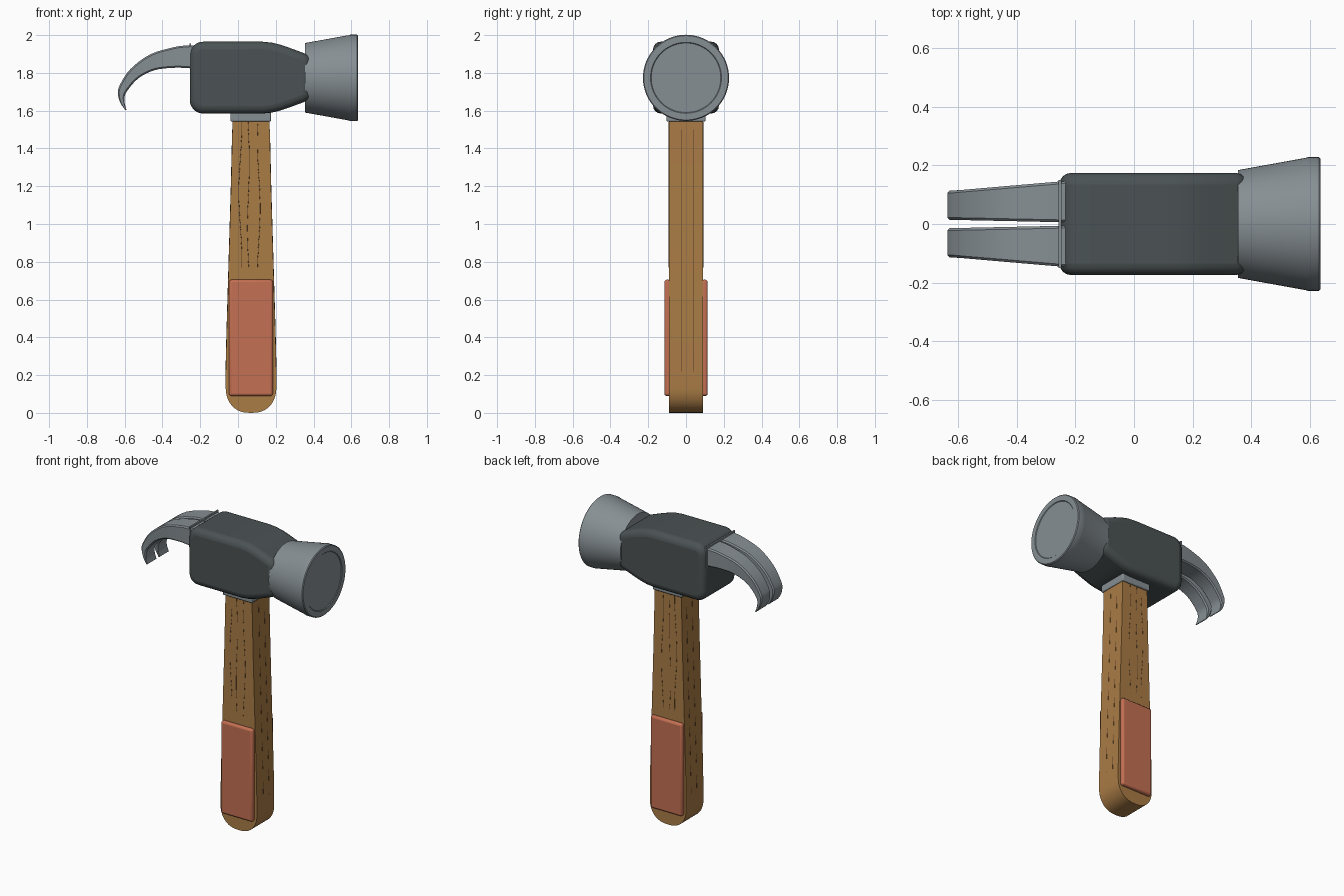
import bpy, bmesh, math
from mathutils import Vector

if "Cube" in bpy.data.objects:
    bpy.data.objects.remove(bpy.data.objects["Cube"])

CX, CZ = 0.069, 1.774          # handle axis x, striking face axis z


def material(name, col):
    m = bpy.data.materials.new(name)
    m.diffuse_color = (*col, 1)
    m.use_nodes = True
    m.node_tree.nodes["Principled BSDF"].inputs["Base Color"].default_value = m.diffuse_color
    return m


WOOD = material("wood", (0.40, 0.20, 0.06))
GRAIN = material("grain", (0.10, 0.05, 0.02))
PAD = material("pad", (0.55, 0.16, 0.085))
DARK = material("dark_steel", (0.07, 0.085, 0.088))
STEEL = material("steel", (0.24, 0.275, 0.295))


def finish(name, bm, mat, bevel=0, segs=3, limit=50, mirror=False, smooth=35):
    bmesh.ops.recalc_face_normals(bm, faces=bm.faces)
    me = bpy.data.meshes.new(name)
    bm.to_mesh(me)
    bm.free()
    ob = bpy.data.objects.new(name, me)
    bpy.context.collection.objects.link(ob)
    me.materials.append(mat)
    if bevel:
        b = ob.modifiers.new("Bevel", 'BEVEL')
        b.width, b.segments, b.angle_limit = bevel, segs, math.radians(limit)
        b.limit_method = 'ANGLE'
        b.use_clamp_overlap = False
    if mirror:
        ob.modifiers.new("Mirror", 'MIRROR').use_axis = (False, True, False)
    bpy.ops.object.select_all(action='DESELECT')
    ob.select_set(True)
    bpy.context.view_layer.objects.active = ob
    bpy.ops.object.shade_smooth_by_angle(angle=math.radians(smooth))
    return ob


def loft(rings, close=False):
    """Skin matching rings of points, with capped ends."""
    bm = bmesh.new()
    vs = [[bm.verts.new(p) for p in r] for r in rings]
    n = len(vs[0])
    for a, b in zip(vs, vs[1:]):
        for i in range(n):
            bm.faces.new((a[i], a[(i + 1) % n], b[(i + 1) % n], b[i]))
    bm.faces.new(vs[0])
    bm.faces.new(vs[-1])
    return bm


def prism(profile, y0, y1):
    return loft([[(x, y, z) for x, z in profile] for y in (y0, y1)])


def box(x0, x1, y0, y1, z0, z1):
    return prism([(x0, z0), (x1, z0), (x1, z1), (x0, z1)], y0, y1)


def arc(cx, cz, r, a0, a1, n=6):
    return [(cx + r * math.cos(math.radians(a0 + (a1 - a0) * i / n)),
             cz + r * math.sin(math.radians(a0 + (a1 - a0) * i / n))) for i in range(n + 1)]


def spline(pts, sub=4):
    """Catmull-Rom refinement of a point list."""
    p = [Vector(q) for q in pts]
    p = [2 * p[0] - p[1]] + p + [2 * p[-1] - p[-2]]
    out = []
    for a, b, c, d in zip(p, p[1:], p[2:], p[3:]):
        for k in range(sub):
            t = k / sub
            out.append(0.5 * (2 * b + (c - a) * t + (2 * a - 5 * b + 4 * c - d) * t * t
                              + (3 * b - a - 3 * c + d) * t ** 3))
    return out + [p[-2]]


# Handle: tapered slab with a rounded butt, (half width, z)
half = [(0.097, 1.62), (0.099, 1.5), (0.106, 1.2), (0.118, 0.8), (0.130, 0.4), (0.134, 0.22)]
half += [(0.134 * math.cos(t * math.pi / 20) ** 0.8, 0.13 - 0.13 * math.sin(t * math.pi / 20))
         for t in range(0, 10)]
outline = [(CX - w, z) for w, z in half] + [(CX, 0.0)] + [(CX + w, z) for w, z in reversed(half)]
finish("handle", prism(outline, -0.091, 0.091), WOOD)

# Grip pads on front and back
finish("grip_pads", box(-0.048, 0.185, -0.115, -0.08, 0.09, 0.705), PAD, bevel=0.013, mirror=True)


# Wood grain lines, sunk nearly flush in all four handle faces
def half_width(z):
    for (w0, z0), (w1, z1) in zip(half, half[1:]):
        if z1 <= z <= z0:
            return w0 + (w1 - w0) * (z0 - z) / (z0 - z1)


cu = bpy.data.curves.new("wood_grain", 'CURVE')
cu.dimensions, cu.bevel_depth, cu.bevel_resolution = '3D', 0.0016, 0
cu.materials.append(GRAIN)


def grain(pts):
    s = cu.splines.new('POLY')
    s.points.add(len(pts) - 1)
    for p, q in zip(s.points, pts):
        p.co = (*q, 1)


for sgn in (-1, 1):
    for x, wob in ((0.012, 0.008), (0.055, 0.005), (0.11, 0.007)):
        zs = [0.77 + 0.77 * i / 24 for i in range(25)]
        grain([(x + wob * math.sin(z * 9 + x * 40), sgn * 0.0905, z) for z in zs])
    for y in (-0.022, 0.038):
        zs = [0.22 + 1.28 * i / 12 for i in range(13)]
        grain([(CX + sgn * (half_width(z) - 0.0005), y, z) for z in zs])
bpy.context.collection.objects.link(bpy.data.objects.new("wood_grain", cu))

# Collar under the head
finish("collar", box(-0.04, 0.175, -0.104, 0.104, 1.543, 1.60), STEEL, bevel=0.006, segs=2)

# Head block: rounded at the claw end, tapering to the striking face
upper = [(0.13, 1.965), (0.18, 1.960), (0.225, 1.949), (0.275, 1.932), (0.388, 1.89)]
lower = [(x, 2 * 1.775 - z) for x, z in upper]
head = arc(-0.185, 1.895, 0.07, 180, 90) + upper + lower[::-1] + arc(-0.185, 1.655, 0.07, 270, 180)
finish("head", prism(head, -0.174, 0.174), DARK, bevel=0.04, segs=4)

# Striking face: flared bell with a lip and a slightly inset disc
bell = [(0.355, 0.184), (0.585, 0.2255), (0.592, 0.228), (0.631, 0.228), (0.636, 0.223),
        (0.636, 0.188), (0.632, 0.184)]
N = 64
finish("striking_face", loft([[(x, r * math.cos(2 * math.pi * i / N), CZ + r * math.sin(2 * math.pi * i / N))
                               for i in range(N)] for x, r in bell]), STEEL)

# Claw: two curved, tapering prongs
top = spline([(-0.20, 1.945), (-0.27, 1.945), (-0.34, 1.936), (-0.465, 1.898), (-0.57, 1.82),
              (-0.626, 1.735), (-0.636, 1.69), (-0.622, 1.64), (-0.598, 1.605)])
under = spline([(-0.20, 1.825), (-0.27, 1.826), (-0.34, 1.827), (-0.44, 1.815), (-0.525, 1.773),
                (-0.583, 1.71), (-0.600, 1.675), (-0.600, 1.64), (-0.590, 1.603)])
rings = []
for i, (a, b) in enumerate(zip(top, under)):
    t = min(1, max(0, (-a.x - 0.24) / 0.38))
    yi, yo = 0.006 + 0.008 * t, 0.146 - 0.032 * t
    c = min(0.008, (a - b).length * 0.2)      # softened outer edges
    d = (b - a).normalized() * c
    rings.append([(a.x, yi + c, a.y), (a.x, yo - c, a.y), (a.x + d.x, yo, a.y + d.y),
                  (b.x - d.x, yo, b.y - d.y), (b.x, yo - c, b.y), (b.x, yi + c, b.y),
                  (b.x - d.x, yi, b.y - d.y), (a.x + d.x, yi, a.y + d.y)])
finish("claw", loft(rings), STEEL, mirror=True)

# Thin flange where the claw meets the head
finish("claw_flange", box(-0.258, -0.248, -0.15, 0.15, 1.822, 1.956), STEEL)
